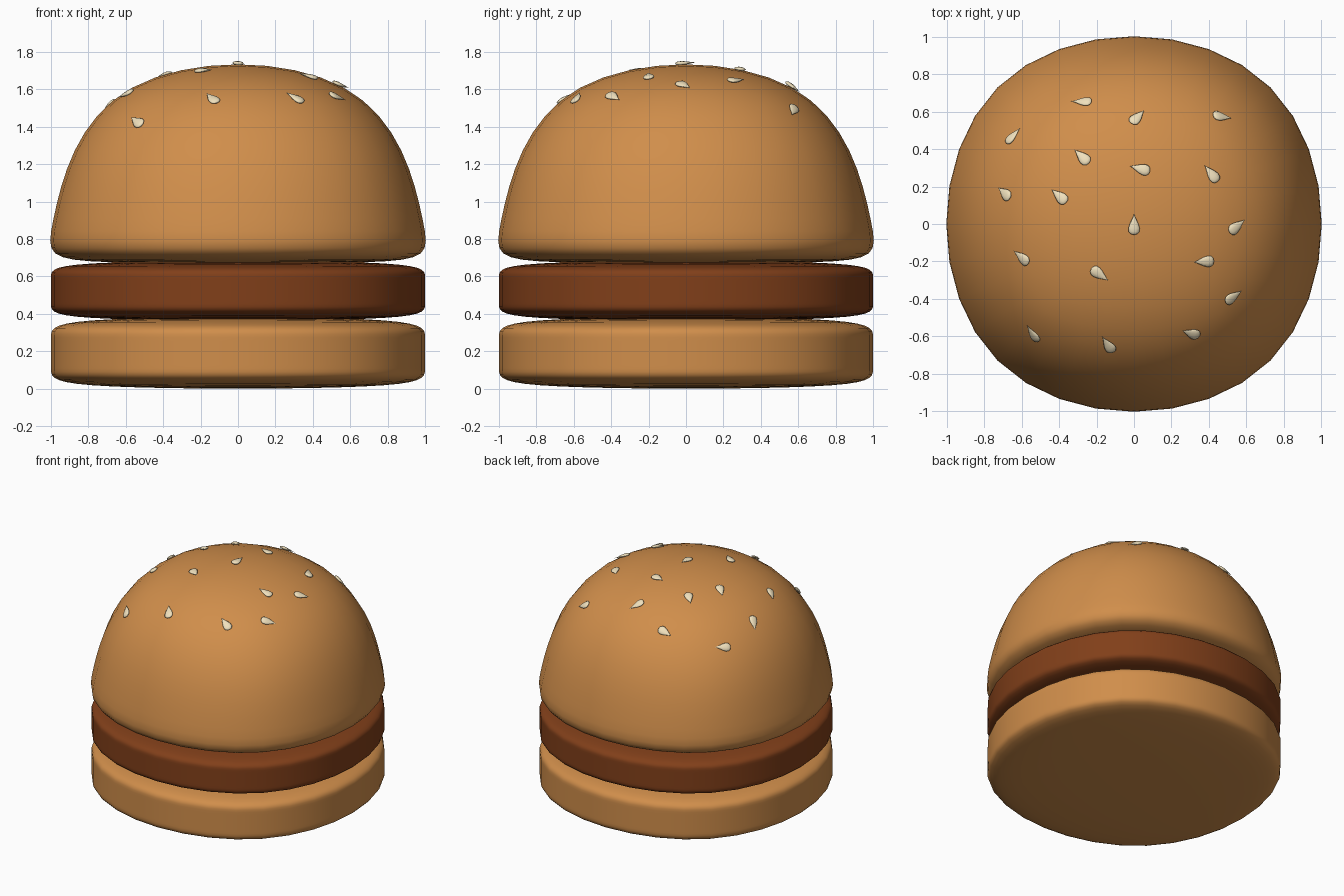
import bpy, bmesh, math
from mathutils import Matrix, Vector

if "Cube" in bpy.data.objects:
    bpy.data.objects.remove(bpy.data.objects["Cube"])


def material(name, rgb):
    m = bpy.data.materials.new(name)
    m.diffuse_color = (*rgb, 1)
    m.use_nodes = True
    m.node_tree.nodes["Principled BSDF"].inputs["Base Color"].default_value = m.diffuse_color
    return m


BUN = material("bun", (0.63, 0.27, 0.07))
MEAT = material("meat", (0.22, 0.05, 0.01))
SEED = material("seed", (0.87, 0.75, 0.51))


def finish(name, bm, mat):
    bmesh.ops.recalc_face_normals(bm, faces=bm.faces)
    me = bpy.data.meshes.new(name)
    bm.to_mesh(me)
    bm.free()
    me.materials.append(mat)
    for p in me.polygons:
        p.use_smooth = True
    ob = bpy.data.objects.new(name, me)
    bpy.context.collection.objects.link(ob)
    return ob


def soft_box(name, rings, mat):
    """Stack of square rings (half width, z), capped and subdivided into a round slab."""
    bm = bmesh.new()
    loops = [[bm.verts.new((sx * w, sy * w, z))
              for sx, sy in ((-1, -1), (1, -1), (1, 1), (-1, 1))] for w, z in rings]
    for a, b in zip(loops, loops[1:]):
        for i in range(4):
            j = (i + 1) % 4
            bm.faces.new((a[i], a[j], b[j], b[i]))
    bm.faces.new(loops[0][::-1])
    bm.faces.new(loops[-1])
    ob = finish(name, bm, mat)
    sub = ob.modifiers.new("round", 'SUBSURF')
    sub.levels = sub.render_levels = 3
    return ob


W = 12 / 11  # cage half width that subdivides to radius 1

# Bun halves and patty
soft_box("bottom_bun", [(W, -0.008), (W, 0.09), (W, 0.29), (W, 0.391)], BUN)
soft_box("patty", [(W, 0.357), (W, 0.437), (W, 0.61), (W, 0.69)], MEAT)
top = soft_box("top_bun", [(W * 1.02, 0.66), (W * 1.03, 0.74), (W * 0.78, 1.82)], BUN)

# Sesame seeds: x, y, direction of the tip in degrees (seen from above)
seeds = [(-.28, .65, 165), (.02, .57, 55), (.47, .57, 10), (-.64, .47, 40),
         (-.28, .36, 135), (.03, .295, 165), (.41, .27, 130), (-.69, .165, 150),
         (-.4, .15, 140), (0, 0, 90), (.55, -.01, 35), (-.6, -.175, 150),
         (-.18, -.27, -35), (.37, -.2, 180), (.53, -.385, 25), (-.54, -.58, 100),
         (-.14, -.64, 115), (.3, -.58, 150)]

bpy.context.view_layer.update()
dome = top.evaluated_get(bpy.context.evaluated_depsgraph_get())
for n, (x, y, ang) in enumerate(seeds):
    hit, loc, nor, _ = dome.ray_cast(Vector((x, y, 3)), Vector((0, 0, -1)))
    bm = bmesh.new()
    bmesh.ops.create_uvsphere(bm, u_segments=10, v_segments=8, radius=1,
                              matrix=Matrix.Rotation(math.pi / 2, 4, 'Y'))
    for v in bm.verts:  # squash into a flat teardrop, tip on +x
        f = 0.77 * (1 - v.co.x)
        v.co = (v.co.x * 0.058, v.co.y * f * 0.031, v.co.z * f * 0.011)
    bmesh.ops.remove_doubles(bm, verts=bm.verts, dist=1e-5)
    a = math.radians(ang)
    fwd = Vector((math.cos(a), math.sin(a), 0))
    fwd = (fwd - nor * fwd.dot(nor)).normalized()
    side = nor.cross(fwd)
    rot = Matrix((fwd, side, nor)).transposed().to_4x4()
    bm.transform(Matrix.Translation(loc + nor * 0.008) @ rot)
    finish(f"sesame_seed_{n + 1}", bm, SEED)
